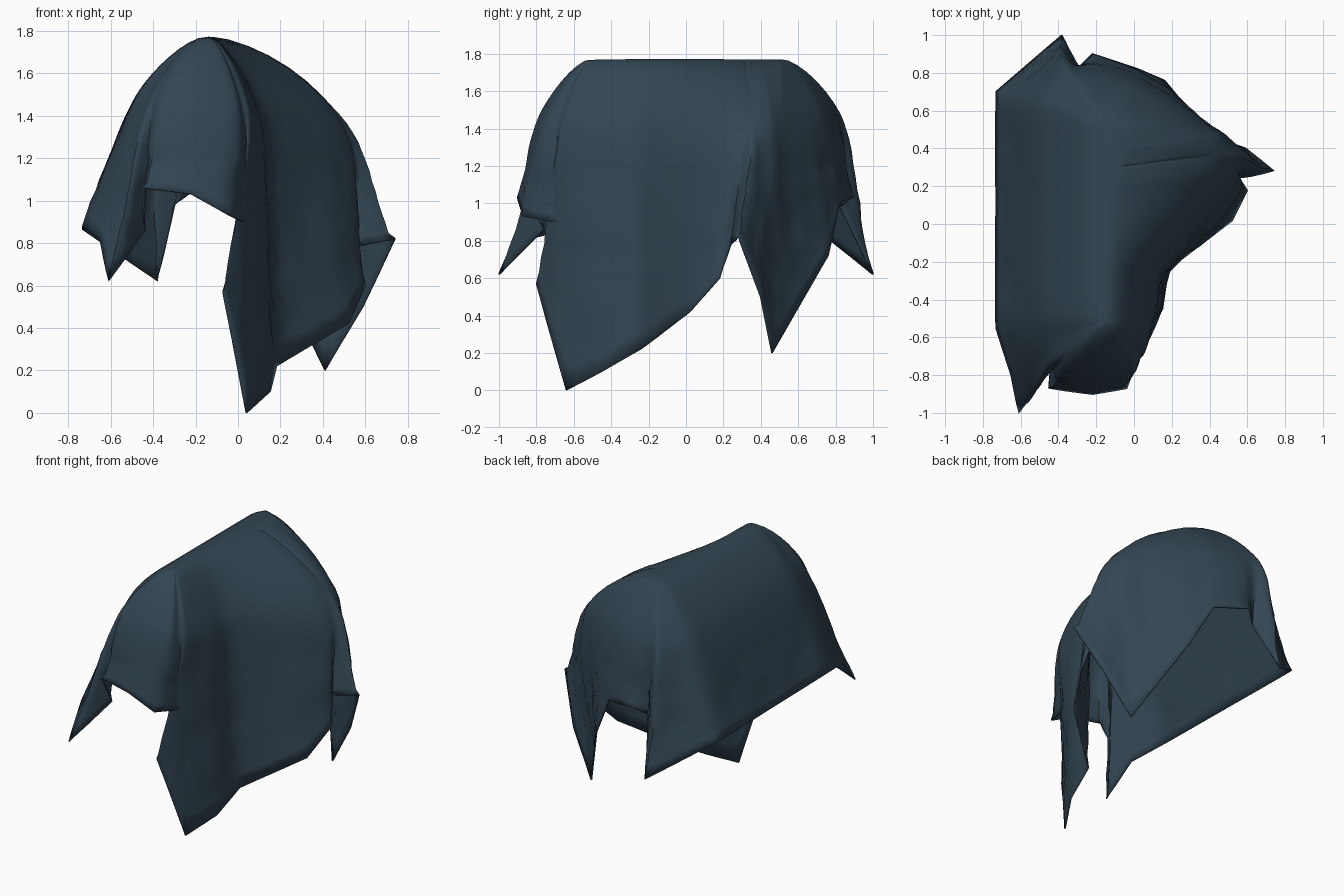
import bpy, bmesh, math
from mathutils import Vector, noise

if "Cube" in bpy.data.objects:
    bpy.data.objects.remove(bpy.data.objects["Cube"])

# Each fold line: (point on the shoulder, point on the hem)
front = [
    ((-0.44, -0.50, 1.55), (-0.73, -0.55, 0.88)),
    ((-0.42, -0.62, 1.50), (-0.65, -0.80, 0.82)),
    ((-0.40, -0.70, 1.50), (-0.61, -1.00, 0.62)),
    ((-0.38, -0.72, 1.50), (-0.44, -0.76, 0.86)),
    ((-0.35, -0.76, 1.50), (-0.45, -0.87, 1.06)),
    ((-0.18, -0.77, 1.50), (-0.22, -0.90, 1.03)),
    ((0.00, -0.74, 1.45), (-0.04, -0.87, 0.93)),
    ((0.02, -0.68, 1.42), (0.06, -0.60, 0.88)),
]
right = [
    ((0.05, -0.66, 1.42), (-0.07, -0.80, 0.57)),
    ((0.07, -0.58, 1.42), (0.04, -0.64, 0.00)),
    ((0.10, -0.45, 1.40), (0.15, -0.45, 0.10)),
    ((0.10, -0.28, 1.42), (0.18, -0.24, 0.22)),
    ((0.33, 0.05, 1.42), (0.52, 0.02, 0.42)),
    ((0.46, 0.25, 1.40), (0.60, 0.18, 0.60)),
    ((0.47, 0.32, 1.40), (0.55, 0.24, 0.78)),
    ((0.48, 0.36, 1.40), (0.74, 0.28, 0.82)),
]
back = [
    ((0.47, 0.40, 1.40), (0.59, 0.40, 0.50)),
    ((0.44, 0.46, 1.40), (0.41, 0.46, 0.20)),
    ((0.15, 0.65, 1.45), (0.16, 0.76, 0.72)),
    ((0.00, 0.72, 1.50), (0.02, 0.82, 1.00)),
    ((-0.20, 0.78, 1.50), (-0.22, 0.90, 1.04)),
    ((-0.30, 0.80, 1.50), (-0.30, 0.82, 0.98)),
    ((-0.36, 0.83, 1.47), (-0.38, 1.00, 0.62)),
    ((-0.46, 0.62, 1.52), (-0.73, 0.70, 0.86)),
]
lines = [(Vector(a), Vector(b)) for a, b in front + right + back]
ROWS = 20


def hermite(p, q, m, n, t):
    return (p * (2*t**3 - 3*t**2 + 1) + m * (t**3 - 2*t**2 + t)
            + q * (3*t**2 - 2*t**3) + n * (t**3 - t**2))


def hang(mid, hem):
    """Points of one line of cloth from the ridge over the shoulder to the hem."""
    y = round(max(-0.5, min(0.5, mid.y * 0.9)), 1)
    top = Vector((-0.14, y, 1.775))
    d1, d2 = mid - top, hem - mid
    turn = (d1.normalized() + d2.normalized()).normalized() * min(d1.length, d2.length)
    start = Vector((d1.x, d1.y, d1.z * 0.15))
    upper = 7
    pts = [hermite(top, mid, start, turn, j / upper) for j in range(upper)]
    low = ROWS - upper
    pts += [hermite(mid, hem, turn, d2, j / low) for j in range(low + 1)]
    return pts


# Draped cloth: blend between the fold lines all the way round
columns = []
for i, (mid, hem) in enumerate(lines):
    mid2, hem2 = lines[(i + 1) % len(lines)]
    steps = max(3, int(max((mid2 - mid).length, (hem2 - hem).length) / 0.07))
    for s in range(steps):
        f = s / steps
        columns.append(hang(mid.lerp(mid2, f), hem.lerp(hem2, f)))

bm = bmesh.new()
grid = [[bm.verts.new(p) for p in col] for col in columns]
for i, a in enumerate(grid):
    b = grid[(i + 1) % len(grid)]
    for j in range(ROWS):
        bm.faces.new((a[j], a[j + 1], b[j + 1], b[j]))
bmesh.ops.remove_doubles(bm, verts=bm.verts[:], dist=0.0005)

# Soften the folds, then add small wrinkles low down
inner = [v for v in bm.verts if not v.is_boundary]
for _ in range(2):
    bmesh.ops.smooth_vert(bm, verts=inner, factor=0.5,
                          use_axis_x=True, use_axis_y=True, use_axis_z=True)
for v in inner:
    amount = 0.014 * max(0.0, min(1.0, (1.5 - v.co.z) / 0.4))
    v.co += noise.noise_vector(v.co * 9) * amount
bmesh.ops.recalc_face_normals(bm, faces=bm.faces[:])

mesh = bpy.data.meshes.new("draped_cloth")
bm.to_mesh(mesh)
bm.free()
cloth = bpy.data.objects.new("draped_cloth", mesh)
bpy.context.collection.objects.link(cloth)

# Dark slate fabric
mat = bpy.data.materials.new("dark_slate_fabric")
mat.diffuse_color = (0.033, 0.060, 0.085, 1)
mat.use_nodes = True
mat.node_tree.nodes["Principled BSDF"].inputs["Base Color"].default_value = mat.diffuse_color
mesh.materials.append(mat)

# Thin cloth thickness and smooth shading
solid = cloth.modifiers.new("thickness", 'SOLIDIFY')
solid.thickness = 0.01
solid.offset = 0
bpy.context.view_layer.objects.active = cloth
cloth.select_set(True)
bpy.ops.object.shade_smooth_by_angle(angle=math.radians(50))
